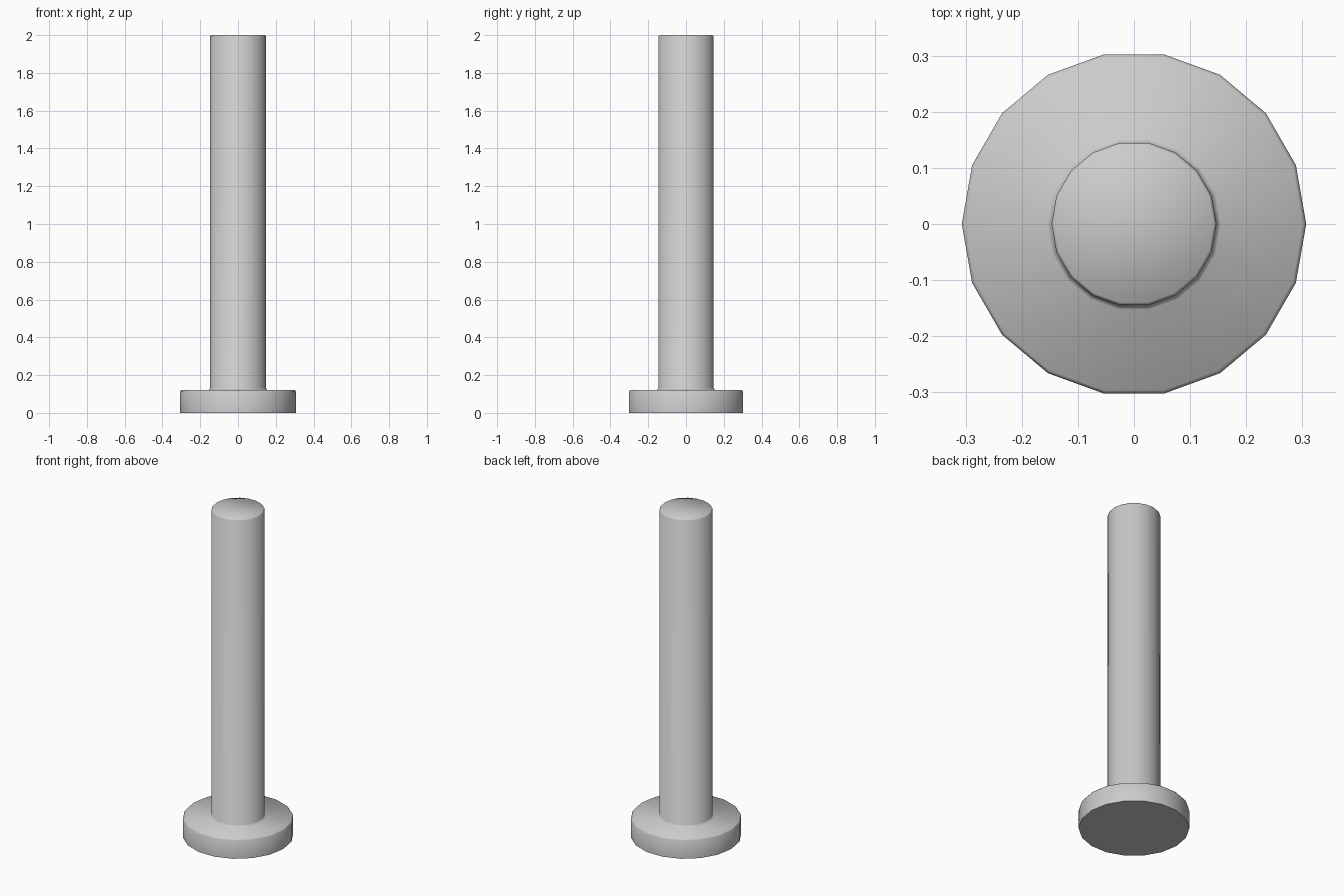
import bpy, bmesh, math

if "Cube" in bpy.data.objects:
    bpy.data.objects.remove(bpy.data.objects["Cube"])

SIDES = 18


def lathe(name, profile):
    """Revolve an (r, z) profile into a closed solid with capped ends."""
    bm = bmesh.new()
    rings = []
    for r, z in profile:
        rings.append([bm.verts.new((r * math.cos(2 * math.pi * i / SIDES),
                                    r * math.sin(2 * math.pi * i / SIDES), z))
                      for i in range(SIDES)])
    for low, high in zip(rings, rings[1:]):
        for i in range(SIDES):
            j = (i + 1) % SIDES
            bm.faces.new((low[i], low[j], high[j], high[i]))
    bm.faces.new(rings[0][::-1])
    bm.faces.new(rings[-1])
    mesh = bpy.data.meshes.new(name)
    bm.to_mesh(mesh)
    bm.free()
    obj = bpy.data.objects.new(name, mesh)
    bpy.context.collection.objects.link(obj)
    bpy.ops.object.select_all(action='DESELECT')
    obj.select_set(True)
    bpy.context.view_layer.objects.active = obj
    bpy.ops.object.shade_smooth_by_angle(angle=math.radians(60))
    return obj


# One-piece pin: flat disc flange, small fillet, long straight shaft
lathe("flanged_pin", [
    (0.307, 0.0),
    (0.307, 0.112), (0.301, 0.12),      # softened flange rim
    (0.155, 0.122), (0.147, 0.132),     # fillet into shaft
    (0.147, 1.994), (0.142, 2.0),       # softened shaft top
])
